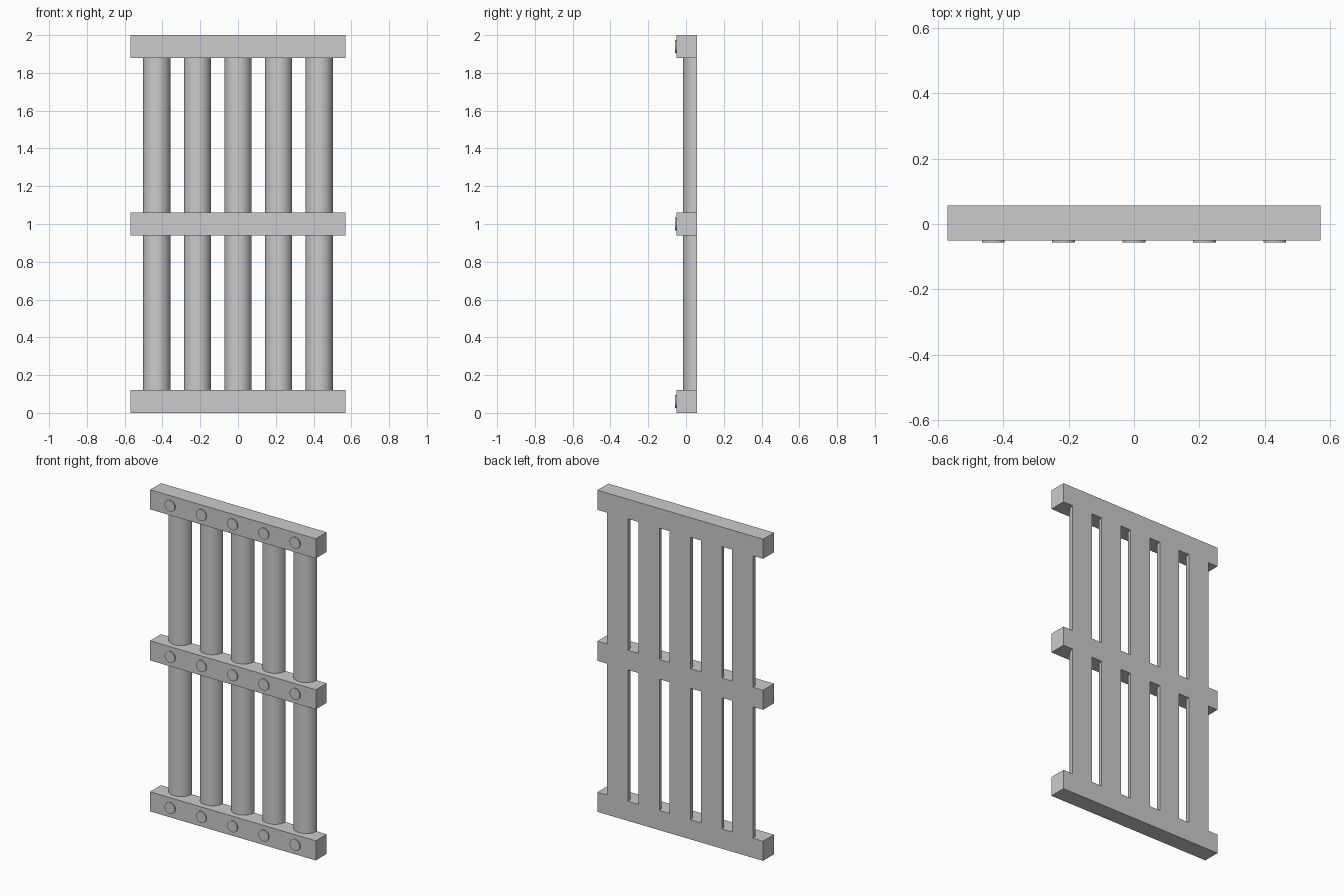
import bpy, bmesh, math
from mathutils import Matrix, Vector

if "Cube" in bpy.data.objects:
    bpy.data.objects.remove(bpy.data.objects["Cube"], do_unlink=True)

# One grey metal for the whole grating
GREY = (0.6, 0.6, 0.6, 1)
metal = bpy.data.materials.new("grey_metal")
metal.use_nodes = True
metal.diffuse_color = GREY
metal.node_tree.nodes["Principled BSDF"].inputs["Base Color"].default_value = GREY

WIDTH, RAIL_H = 1.14, 0.122
FRONT, BACK = -0.05, 0.057
BAR_R, RIVET_R, RIVET_OUT = 0.072, 0.035, 0.007
BAR_X = [i * 0.215 for i in range(-2, 3)]
RAIL_Z = {"bottom": RAIL_H / 2, "middle": 1.0, "top": 2 - RAIL_H / 2}


def finish(name, bm, smooth=False):
    bmesh.ops.recalc_face_normals(bm, faces=bm.faces[:])
    mesh = bpy.data.meshes.new(name)
    bm.to_mesh(mesh)
    bm.free()
    mesh.materials.append(metal)
    obj = bpy.data.objects.new(name, mesh)
    bpy.context.collection.objects.link(obj)
    if smooth:
        bpy.ops.object.select_all(action="DESELECT")
        obj.select_set(True)
        bpy.context.view_layer.objects.active = obj
        bpy.ops.object.shade_smooth_by_angle(angle=math.radians(35))
    return obj


def rail(name, z):
    bm = bmesh.new()
    size = Matrix.Diagonal((WIDTH, BACK - FRONT, RAIL_H, 1))
    bmesh.ops.create_cube(bm, size=1, matrix=Matrix.Translation((0, (FRONT + BACK) / 2, z)) @ size)
    finish(name, bm)


def half_round_bar(name, x, z0, z1, steps=16):
    # Half circle bulging to the front, flat at the back
    bm = bmesh.new()
    ring = []
    for i in range(steps + 1):
        a = math.pi * i / steps
        ring.append(bm.verts.new((x + BAR_R * math.cos(a), BACK - BAR_R * math.sin(a), z0)))
    base = bm.faces.new(ring)
    out = bmesh.ops.extrude_face_region(bm, geom=[base])
    top = [v for v in out["geom"] if isinstance(v, bmesh.types.BMVert)]
    bmesh.ops.translate(bm, verts=top, vec=Vector((0, 0, z1 - z0)))
    finish(name, bm, smooth=True)


def rivet(name, x, z):
    bm = bmesh.new()
    depth = 2 * RIVET_OUT
    place = Matrix.Translation((x, FRONT, z)) @ Matrix.Rotation(math.pi / 2, 4, "X")
    bmesh.ops.create_cone(bm, cap_ends=True, segments=32, radius1=RIVET_R,
                          radius2=RIVET_R, depth=depth, matrix=place)
    finish(name, bm, smooth=True)


# Cross rails with a row of rivets on the front
for level, z in RAIL_Z.items():
    rail(f"{level}_rail", z)
    for i, x in enumerate(BAR_X, 1):
        rivet(f"{level}_rivet_{i}", x, z)

# Bars between each pair of rails
for low, high, label in (("bottom", "middle", "lower"), ("middle", "top", "upper")):
    for i, x in enumerate(BAR_X, 1):
        half_round_bar(f"{label}_bar_{i}", x, RAIL_Z[low] + RAIL_H / 2, RAIL_Z[high] - RAIL_H / 2)
